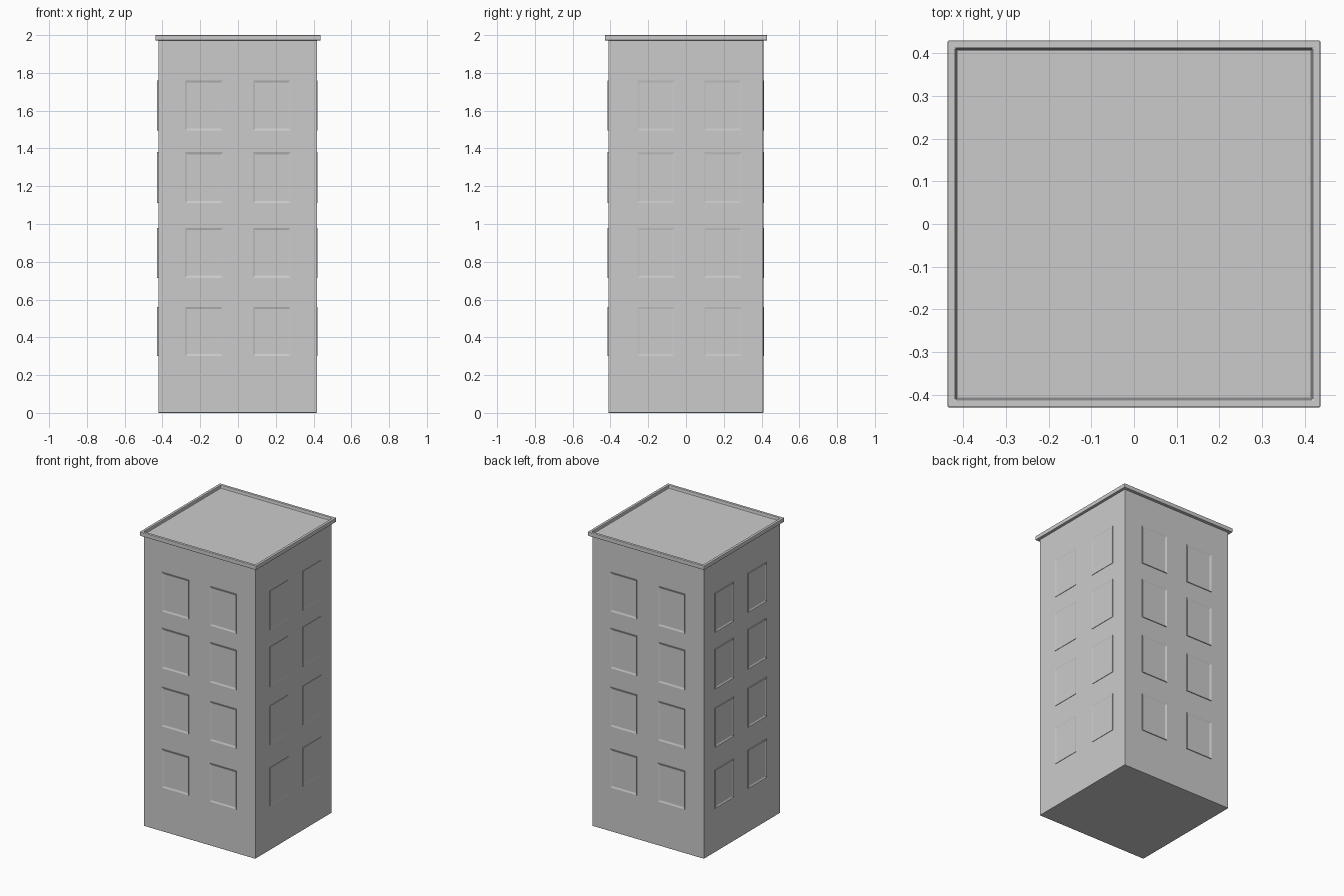
import bpy, bmesh, math
from mathutils import Matrix, Vector

if "Cube" in bpy.data.objects:
    bpy.data.objects.remove(bpy.data.objects["Cube"])

X0, X1, Y0, Y1 = -0.421, 0.418, -0.411, 0.409   # wall planes
ROWS = [(0.30, 0.56), (0.715, 0.98), (1.11, 1.38), (1.495, 1.76)]
COLS_X = [(-0.28, -0.08), (0.08, 0.278)]
COLS_Y = [(-0.258, -0.06), (0.095, 0.294)]


def finish(bm, name):
    bmesh.ops.recalc_face_normals(bm, faces=bm.faces)
    mesh = bpy.data.meshes.new(name)
    bm.to_mesh(mesh)
    bm.free()
    ob = bpy.data.objects.new(name, mesh)
    bpy.context.collection.objects.link(ob)
    return ob


def box(bm, lo, hi):
    lo, hi = Vector(lo), Vector(hi)
    m = Matrix.Translation((lo + hi) / 2) @ Matrix.Diagonal((*(hi - lo), 1))
    return bmesh.ops.create_cube(bm, size=1, matrix=m)['verts']


def bevel(ob, width):
    mod = ob.modifiers.new("soft_edges", 'BEVEL')
    mod.width = width
    mod.segments = 2


# Main block, up to the underside of the cornice
bm = bmesh.new()
box(bm, (X0, Y0, 0), (X1, Y1, 1.975))
bevel(finish(bm, "building_body"), 0.003)

# Cornice slab with a sunken flat roof inside its rim
bm = bmesh.new()
box(bm, (-0.437, -0.43, 1.972), (0.437, 0.43, 2.0))
bm.normal_update()
top = max(bm.faces, key=lambda f: f.normal.z)
bmesh.ops.inset_region(bm, faces=[top], thickness=0.026)
bmesh.ops.inset_region(bm, faces=[top], thickness=0.004, depth=0)
bmesh.ops.translate(bm, verts=top.verts, vec=(0, 0, -0.02))
bevel(finish(bm, "roof_cornice"), 0.003)


# Windows: shallow raised frames around a pane close to the wall
def windows(name, normal, wall, cols, out):
    bm = bmesh.new()
    n = Vector(normal)
    side = Vector((abs(n.y), abs(n.x), 0))
    for a, b in cols:
        for z0, z1 in ROWS:
            ends = [n * (wall - 0.01) + side * a, n * (wall + out) + side * b]
            lo = [min(ends[0][i], ends[1][i]) for i in range(2)] + [z0]
            hi = [max(ends[0][i], ends[1][i]) for i in range(2)] + [z1]
            verts = box(bm, lo, hi)
            bm.normal_update()
            faces = {f for v in verts for f in v.link_faces}
            front = max(faces, key=lambda f: f.normal.dot(n))
            bmesh.ops.inset_region(bm, faces=[front], thickness=0.016)
            bmesh.ops.translate(bm, verts=front.verts, vec=-n * (out - 0.001))
    finish(bm, name)


windows("front_windows", (0, -1, 0), -Y0, COLS_X, 0.005)
windows("back_windows", (0, 1, 0), Y1, COLS_X, 0.005)
windows("right_windows", (1, 0, 0), X1, COLS_Y, 0.003)
windows("left_windows", (-1, 0, 0), -X0, COLS_Y, 0.007)
